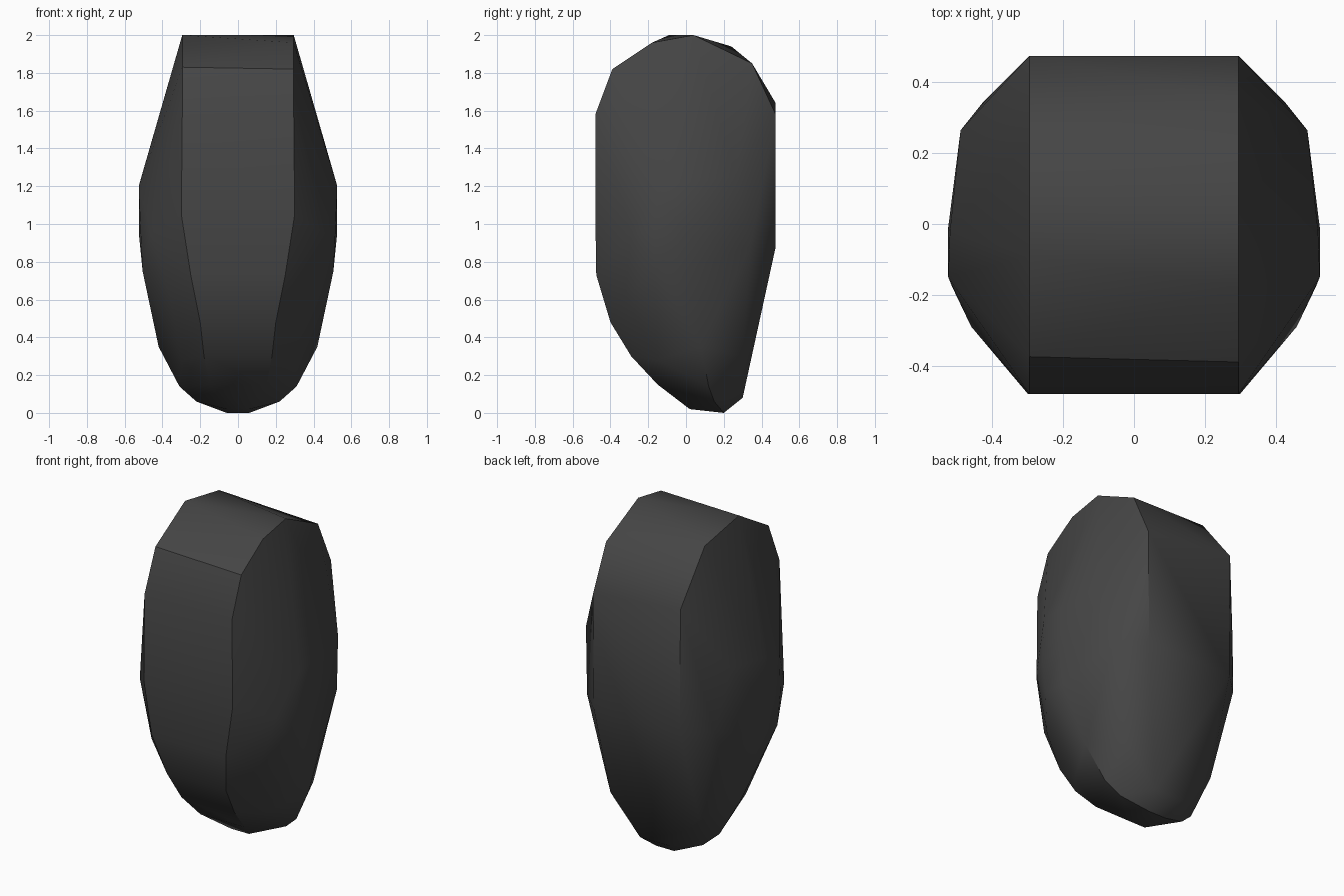
import bpy
import bmesh
import math

cube = bpy.data.objects.get("Cube")
if cube:
    bpy.data.objects.remove(cube, do_unlink=True)

# Flat dark grey
grey = bpy.data.materials.new("dark_grey")
grey.use_nodes = True
colour = (0.06, 0.06, 0.06, 1.0)
grey.diffuse_color = colour
grey.node_tree.nodes["Principled BSDF"].inputs["Base Color"].default_value = colour

# Rounded crown: (y, z) outline of each flat side, front to back
CROWN_X = 0.295
crown_left = [(-0.48, 1.58), (-0.39, 1.82), (-0.18, 1.96), (0.04, 2.0),
              (0.35, 1.85), (0.475, 1.58)]
crown_right = [(-0.48, 1.58), (-0.375, 1.83), (-0.09, 2.0),
               (0.24, 1.94), (0.475, 1.64)]

# Bulging flanks, mirrored in x
flanks = [
    (0.30, -0.48, 1.05), (0.25, -0.475, 0.73),                       # front face
    (0.29, 0.475, 0.88), (0.43, 0.34, 0.88),                         # back face
    (0.49, 0.265, 1.25), (0.52, -0.02, 1.22), (0.525, -0.15, 1.20),  # widest band
    (0.525, -0.01, 0.95), (0.515, -0.175, 0.95), (0.46, -0.29, 0.95),
    (0.50, -0.02, 0.75), (0.505, -0.16, 0.75), (0.36, -0.32, 0.62),  # lower sides
    (0.42, 0.08, 0.35), (0.30, 0.30, 0.30), (0.30, -0.15, 0.28),
]

# Rounded toe at the bottom, mirrored in x
toe = [
    (0.20, -0.40, 0.48), (0.18, -0.29, 0.30), (0.15, -0.15, 0.15),
    (0.31, 0.12, 0.14), (0.22, 0.15, 0.06), (0.10, 0.30, 0.08),
    (0.06, 0.20, 0.0), (0.06, 0.02, 0.02),
]

points = [(CROWN_X, y, z) for y, z in crown_left]
points += [(-CROWN_X, y, z) for y, z in crown_right]
points += [(s * x, y, z) for x, y, z in flanks + toe for s in (1, -1)]

# Wrap one faceted skin around the outlines
bm = bmesh.new()
for p in points:
    bm.verts.new(p)
bmesh.ops.convex_hull(bm, input=bm.verts[:])
loose = [v for v in bm.verts if not v.link_faces]
bmesh.ops.delete(bm, geom=loose, context='VERTS')
bmesh.ops.recalc_face_normals(bm, faces=bm.faces[:])

mesh = bpy.data.meshes.new("rounded_body")
bm.to_mesh(mesh)
bm.free()
mesh.materials.append(grey)
body = bpy.data.objects.new("rounded_body", mesh)
bpy.context.collection.objects.link(body)

# Smooth facets, crisp crown edges
bpy.ops.object.select_all(action='DESELECT')
body.select_set(True)
bpy.context.view_layer.objects.active = body
bpy.ops.object.shade_smooth_by_angle(angle=math.radians(32))
